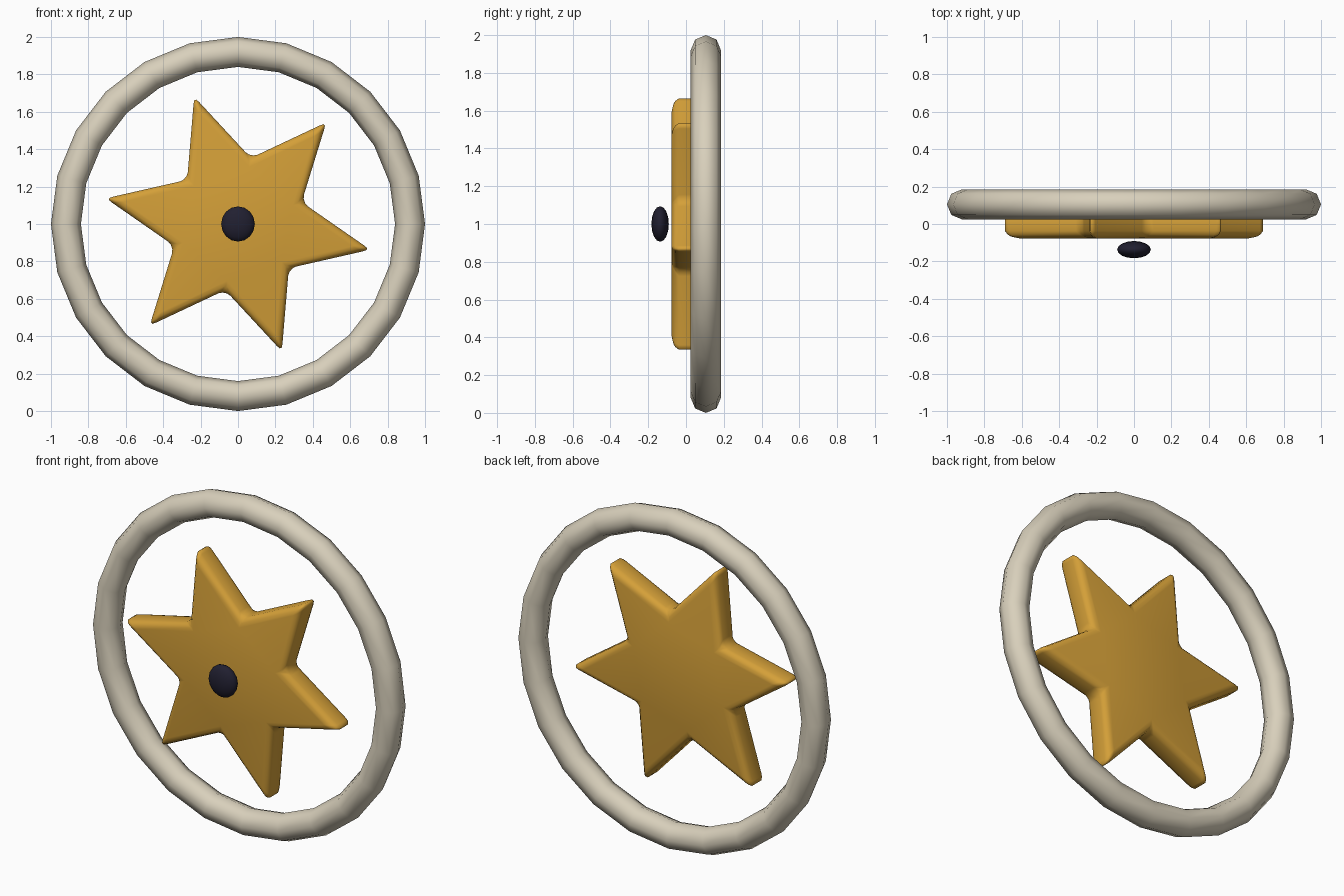
import bpy, bmesh, math
from math import cos, sin, radians, pi

if "Cube" in bpy.data.objects:
    bpy.data.objects.remove(bpy.data.objects["Cube"], do_unlink=True)


def material(name, rgb):
    m = bpy.data.materials.new(name)
    m.use_nodes = True
    m.diffuse_color = (*rgb, 1)
    m.node_tree.nodes["Principled BSDF"].inputs["Base Color"].default_value = (*rgb, 1)
    return m


def finish(obj, name, mat):
    obj.name = obj.data.name = name
    obj.data.materials.append(mat)
    obj.data.polygons.foreach_set("use_smooth", [True] * len(obj.data.polygons))


cream = material("cream", (0.69, 0.63, 0.50))
gold = material("gold", (0.66, 0.35, 0.04))
ink = material("dark navy", (0.015, 0.014, 0.03))

# Outer ring, standing upright
bpy.ops.mesh.primitive_torus_add(major_radius=0.92, minor_radius=0.08,
                                 major_segments=24, minor_segments=8,
                                 location=(0, 0.105, 1), rotation=(pi / 2, 0, 0))
finish(bpy.context.object, "outer_ring", cream)

# Six-pointed star plate with rounded edges
POINTS, TIP, VALLEY, HALF, TURN = 6, 0.72, 0.36, 0.077, 49
bm = bmesh.new()
outline = []
for i in range(POINTS * 2):
    r = VALLEY if i % 2 else TIP
    a = radians(TURN) + i * pi / POINTS
    outline.append(bm.verts.new((r * cos(a), -HALF, r * sin(a))))
face = bm.faces.new(outline)
side = bmesh.ops.extrude_face_region(bm, geom=[face])
bmesh.ops.translate(bm, vec=(0, 2 * HALF, 0),
                    verts=[v for v in side["geom"] if isinstance(v, bmesh.types.BMVert)])
bmesh.ops.recalc_face_normals(bm, faces=bm.faces)
mesh = bpy.data.meshes.new("star")
bm.to_mesh(mesh)
bm.free()
star = bpy.data.objects.new("star", mesh)
star.location.z = 1
bpy.context.collection.objects.link(star)
finish(star, "star", gold)
bevel = star.modifiers.new("rounded_edges", "BEVEL")
bevel.width = 0.04
bevel.segments = 3
bevel.limit_method = "ANGLE"

# Flattened bead in front of the star
bpy.ops.mesh.primitive_uv_sphere_add(segments=16, ring_count=8, radius=1,
                                     location=(0, -0.137, 1))
bead = bpy.context.object
bead.scale = (0.09, 0.046, 0.094)
finish(bead, "centre_bead", ink)
